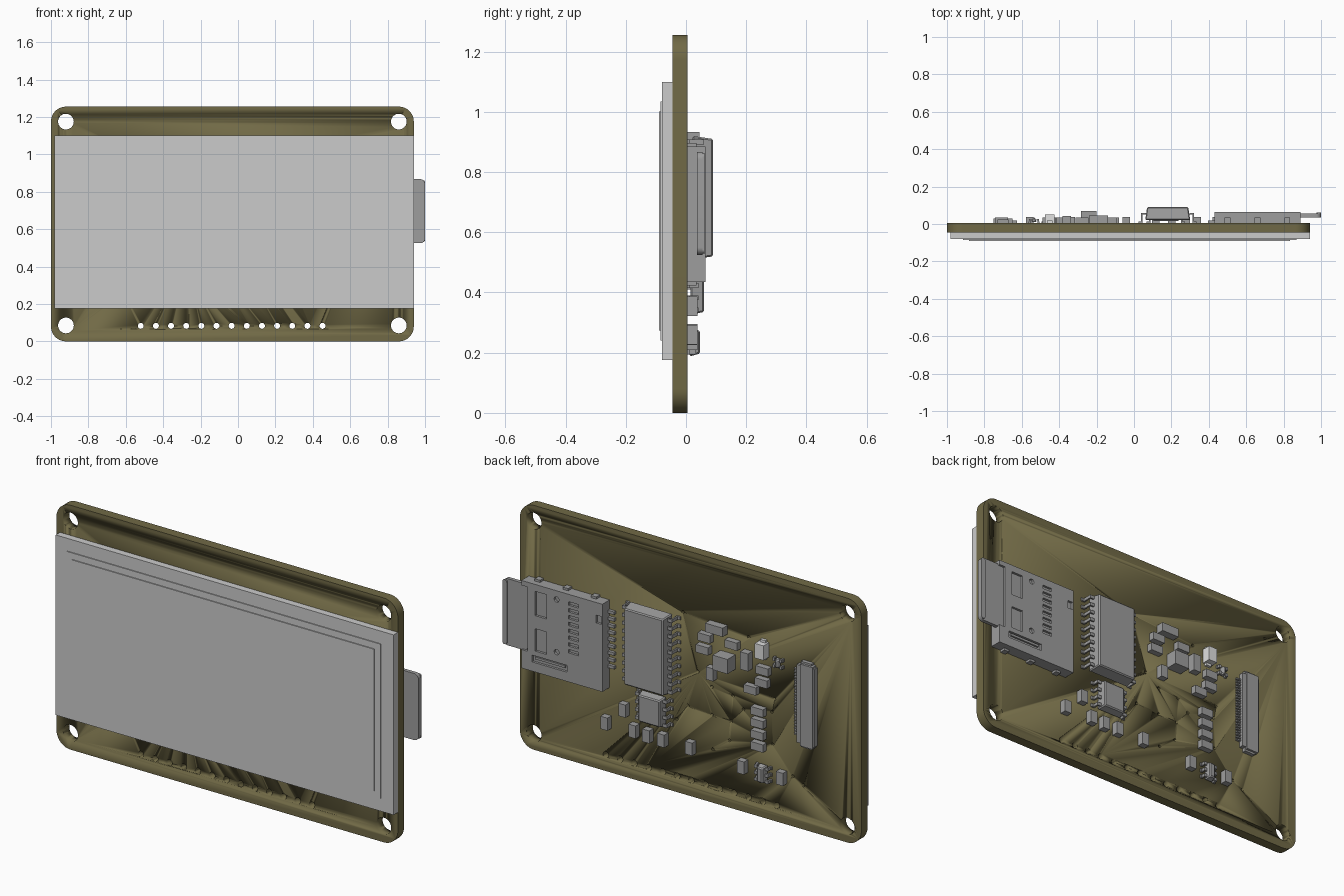
import bpy, bmesh, math
from mathutils import Matrix, Vector

cube = bpy.data.objects.get("Cube")
if cube:
    bpy.data.objects.remove(cube, do_unlink=True)


def material(name, rgb):
    m = bpy.data.materials.new(name)
    m.use_nodes = True
    m.diffuse_color = (*rgb, 1)
    m.node_tree.nodes["Principled BSDF"].inputs["Base Color"].default_value = (*rgb, 1)
    return m


OLIVE = material("olive board", (0.165, 0.143, 0.061))
PALE = material("pale grey panel", (0.6, 0.6, 0.6))
GREY = material("component grey", (0.34, 0.34, 0.34))
WHITE = material("white part", (0.75, 0.75, 0.75))
BACK = 0.005  # rear surface of the board


def finish(name, bm, mat, smooth=False):
    bmesh.ops.recalc_face_normals(bm, faces=bm.faces)
    mesh = bpy.data.meshes.new(name)
    bm.to_mesh(mesh)
    bm.free()
    mesh.materials.append(mat)
    ob = bpy.data.objects.new(name, mesh)
    bpy.context.collection.objects.link(ob)
    if smooth:
        bpy.ops.object.select_all(action='DESELECT')
        ob.select_set(True)
        bpy.context.view_layer.objects.active = ob
        bpy.ops.object.shade_smooth_by_angle(angle=math.radians(30))
    return ob


def add_box(bm, x, z, w, h, y0, y1):
    m = Matrix.Translation((x, (y0 + y1) / 2, z)) @ Matrix.Diagonal((w, y1 - y0, h, 1))
    return bmesh.ops.create_cube(bm, size=1, matrix=m)["verts"]


def boxes(name, items, mat):
    bm = bmesh.new()
    for item in items:
        add_box(bm, *item)
    return finish(name, bm, mat)


def prism(name, outline, y0, y1, mat):
    """Extrude an outline in x and z from y0 to y1."""
    bm = bmesh.new()
    face = bm.faces.new([bm.verts.new((x, y0, z)) for x, z in outline])
    new = bmesh.ops.extrude_face_region(bm, geom=[face])["geom"]
    verts = [v for v in new if isinstance(v, bmesh.types.BMVert)]
    bmesh.ops.translate(bm, verts=verts, vec=(0, y1 - y0, 0))
    return finish(name, bm, mat, smooth=True)


def arc(cx, cz, r, start, end, n=10):
    angles = [math.radians(start + (end - start) * i / n) for i in range(n + 1)]
    return [(cx + r * math.cos(a), cz + r * math.sin(a)) for a in angles]


def round_rect(x0, x1, z0, z1, r):
    return (arc(x1 - r, z1 - r, r, 0, 90) + arc(x0 + r, z1 - r, r, 90, 180)
            + arc(x0 + r, z0 + r, r, 180, 270) + arc(x1 - r, z0 + r, r, 270, 360))


def cut(ob, rounds, rects, y0, y1):
    """Cut round holes (x, z, radius, sides) and rectangles (x, z, w, h)."""
    bm = bmesh.new()
    for x, z, r, sides in rounds:
        m = Matrix.Translation((x, (y0 + y1) / 2, z)) @ Matrix.Rotation(math.pi / 2, 4, 'X')
        bmesh.ops.create_cone(bm, cap_ends=True, segments=sides, radius1=r, radius2=r,
                              depth=y1 - y0, matrix=m)
    for x, z, w, h in rects:
        add_box(bm, x, z, w, h, y0, y1)
    cutter = finish("cutter", bm, ob.data.materials[0], smooth=True)
    cutter.hide_render = True
    mod = ob.modifiers.new("holes", 'BOOLEAN')
    mod.operation, mod.solver, mod.object = 'DIFFERENCE', 'EXACT', cutter
    graph = bpy.context.evaluated_depsgraph_get()
    mesh = bpy.data.meshes.new_from_object(ob.evaluated_get(graph))
    ob.modifiers.clear()
    ob.data = mesh
    bpy.data.objects.remove(cutter, do_unlink=True)


# Board with mounting, header and via holes
board = prism("circuit_board", round_rect(-1, 0.94, 0, 1.255, 0.08), -0.045, BACK, OLIVE)
mounts = [(x, z, 0.042, 32) for x in (-0.92, 0.86) for z in (0.085, 1.175)]
header = [(-0.52 + 0.081 * i, 0.083, 0.016, 16) for i in range(13)]
via_spots = [(.015, .934), (-.36, .905), (-.07, .65), (-.15, .593), (-.27, .58), (-.15, .45),
             (-.013, .46), (-.33, .525), (-.26, .445), (-.155, .275), (-.25, .345),
             (-.506, .627), (-.49, .556), (-.495, .39), (-.61, .257), (-.67, .227), (.05, .375)]
cut(board, mounts + header + [(x, z, 0.008, 8) for x, z in via_spots], [], -0.06, 0.02)

# Display panel and its two stacked sheets with a stepped left side
boxes("display_panel", [(-0.02, 0.6375, 1.92, 0.925, -0.08, -0.045)], PALE)


def sheet(name, d, y0, y1):
    left, step, r = -0.914 + d, -0.735 + d, 0.12
    shelf = 0.8 + d
    outline = [(0.868 - d, 0.24 + d), (0.868 - d, 1.035 - d), (left, 1.035 - d)]
    outline += arc(left + 0.03, shelf + 0.03, 0.03, 180, 270, 5)
    outline += arc(step - r, shelf - r, r, 90, 0)
    outline.append((step, 0.24 + d))
    prism(name, outline, y0, y1, PALE)


sheet("display_film", 0, -0.085, -0.08)
sheet("display_window", 0.033, -0.09, -0.085)

# Card socket with cut-outs, and the card in it
socket = boxes("card_socket", [(0.66, 0.66, 0.46, 0.45, BACK, 0.065)], GREY)
slots = [(0.594, 0.838 - 0.035 * i, 0.055, 0.018) for i in range(8)]
cut(socket, [(0.69, z, 0.014, 12) for z in (0.57, 0.84)],
    slots + [(0.78, 0.787, 0.065, 0.125), (0.78, 0.6, 0.065, 0.115),
             (0.73, 0.5, 0.2, 0.035), (0.45, 0.8, 0.03, 0.04), (0.88, 0.695, 0.05, 0.33)],
    0.053, 0.08)
boxes("socket_lever", [(0.73, 0.505, 0.17, 0.012, 0.05, 0.062)], GREY)
boxes("socket_tabs", [(x, z, 0.03, 0.015, BACK, 0.035)
                      for x in (0.5, 0.66, 0.82) for z in (0.431, 0.889)], GREY)
boxes("socket_pins", [(0.415, 0.83 - 0.035 * i, 0.04, 0.015, BACK, 0.02) for i in range(9)], GREY)
prism("memory_card", round_rect(0.86, 1.0, 0.525, 0.867, 0.025), 0.036, 0.055, GREY)
prism("card_grip", round_rect(0.975, 1.0, 0.53, 0.862, 0.012), 0.055, 0.062, GREY)


# Chips with gull-wing pins on both sides
def chip(name, x, z, w, h, y0, y1, pins, pitch, reach):
    body = boxes(name + "_body", [(x, z, w, h, y0, y1)], GREY)
    for v in body.data.vertices:
        if v.co.y > y1 - 0.001:
            v.co.x += math.copysign(0.01, x - v.co.x)
            v.co.z += math.copysign(0.01, z - v.co.z)
    mod = body.modifiers.new("soft edge", 'BEVEL')
    mod.width, mod.segments = 0.005, 1
    mid = (y0 + y1) / 2
    legs = []
    for i in range(pins):
        pz = z + (i - (pins - 1) / 2) * pitch
        for s in (-1, 1):
            edge = x + s * w / 2
            legs.append((edge + s * reach * 0.2, pz, reach * 0.6, 0.016, mid - 0.004, mid + 0.004))
            legs.append((edge + s * reach * 0.5, pz, 0.008, 0.016, BACK, mid + 0.004))
            legs.append((edge + s * reach * 0.75, pz, reach * 0.5, 0.016, BACK, BACK + 0.008))
    boxes(name + "_pins", legs, GREY)


chip("large_chip", 0.18, 0.715, 0.24, 0.41, 0.022, 0.09, 10, 0.041, 0.035)
chip("small_chip", 0.17, 0.403, 0.14, 0.155, 0.015, 0.06, 4, 0.041, 0.033)
chip("regulator", -0.45, 0.235, 0.05, 0.095, 0.012, 0.047, 3, 0.033, 0.02)
chip("transistor", -0.535, 0.823, 0.03, 0.055, 0.01, 0.035, 2, 0.035, 0.014)

# Small rectangular parts: flat ones, upright ones and larger ones
flat = [(-.126, .849), (-.115, .785), (-.279, .853), (-.455, .767), (-.45, .704), (-.387, .652)]
flat += [(-.427, .55 - .06 * i) for i in range(4)]
upright = [(-.16, .674), (-.336, .242), (-.557, .243), (-.041, .26), (.44, .26),
           (.338, .354), (.28, .262), (.202, .258), (.117, .259)]
boxes("flat_resistors", [(x, z, 0.07, 0.04, BACK, 0.036) for x, z in flat], GREY)
boxes("upright_capacitors", [(x, z, 0.04, 0.065, BACK, 0.038) for x, z in upright], GREY)
boxes("large_parts", [(-.19, .911, .1, .045, BACK, .045), (-.242, .757, .085, .075, BACK, .07),
                      (-.359, .793, .045, .09, BACK, .042)], GREY)
boxes("diode_body", [(-.45, .87, .05, .075, BACK, .05)], WHITE)
boxes("diode_ends", [(-.45, .87, .03, .1, BACK, .02)], WHITE)

# Ribbon connector with a comb of contacts
cz = 0.652
boxes("ribbon_connector", [(-.70, cz, .1, .4, BACK, .03), (-.708, cz, .07, .42, BACK, .036)]
      + [(-.70, cz + s * .205, .06, .03, BACK, .025) for s in (-1, 1)], GREY)
boxes("ribbon_contacts", [(-.64, cz + (i - 11.5) * .0145, .03, .007, BACK, .018)
                          for i in range(24)], GREY)
